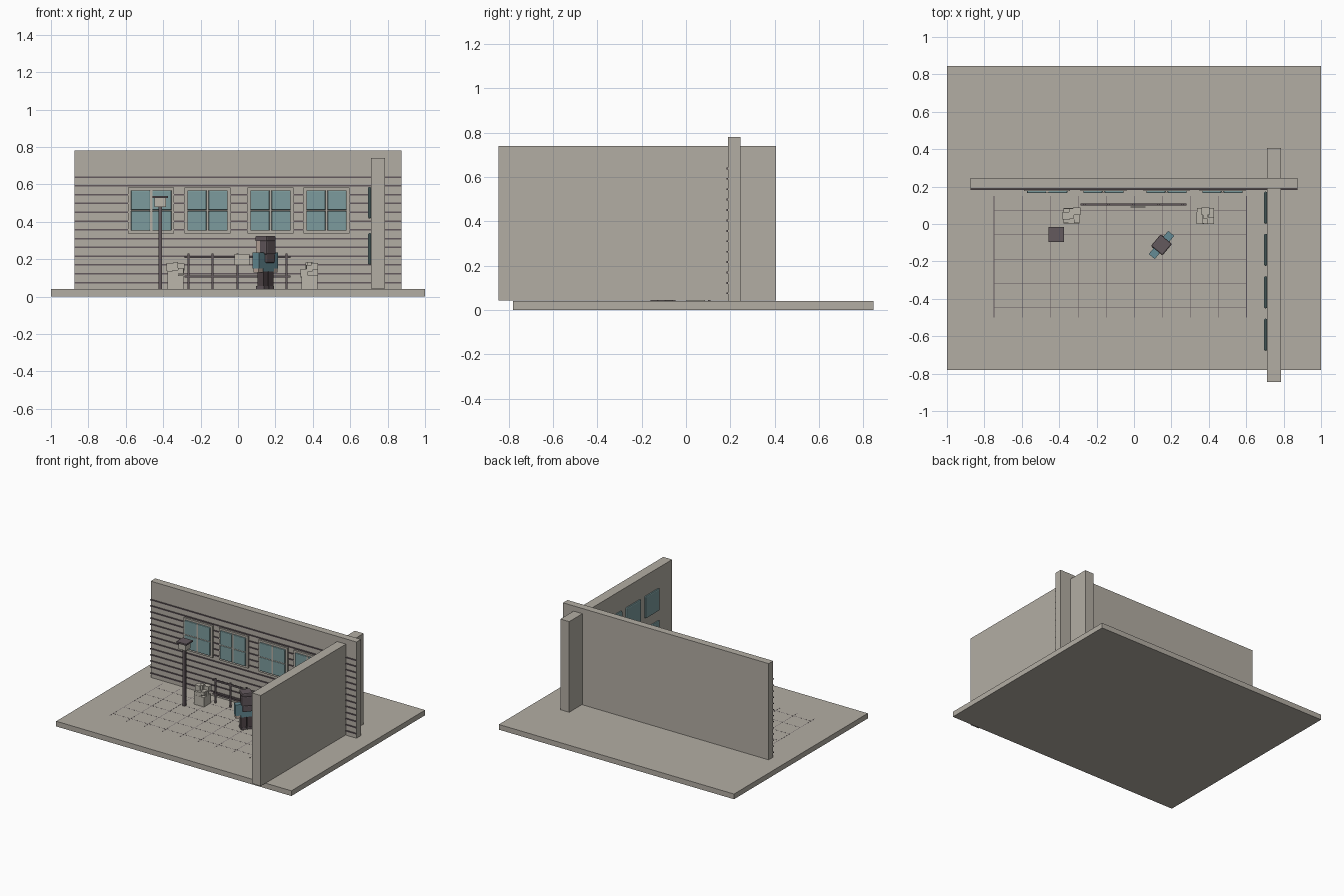
import bpy, bmesh, math, random
from mathutils import Matrix, Vector

if "Cube" in bpy.data.objects:
    bpy.data.objects.remove(bpy.data.objects["Cube"])

random.seed(4)


def material(name, rgb):
    m = bpy.data.materials.new(name)
    m.diffuse_color = (*rgb, 1)
    m.use_nodes = True
    m.node_tree.nodes["Principled BSDF"].inputs["Base Color"].default_value = m.diffuse_color
    return m


STONE = material("warm_grey", (0.45, 0.42, 0.37))
PALE = material("pale_grey", (0.50, 0.47, 0.41))
DARK = material("dark_plum_grey", (0.125, 0.10, 0.11))
GLASS = material("teal_glass", (0.20, 0.33, 0.34))
CLOTH = material("teal_cloth", (0.13, 0.26, 0.30))
HAIR = material("dark_brown", (0.08, 0.06, 0.065))
SKIN = material("skin", (0.50, 0.40, 0.34))


def boxes(name, items, mat, matrix=None, bevel=0):
    """One object made of axis-aligned boxes (x0, x1, y0, y1, z0, z1)."""
    bm = bmesh.new()
    for x0, x1, y0, y1, z0, z1 in items:
        centre = Vector(((x0 + x1) / 2, (y0 + y1) / 2, (z0 + z1) / 2))
        size = (x1 - x0, y1 - y0, z1 - z0, 1)
        bmesh.ops.create_cube(bm, size=1, matrix=Matrix.Translation(centre) @ Matrix.Diagonal(size))
    mesh = bpy.data.meshes.new(name)
    bm.to_mesh(mesh)
    bm.free()
    mesh.materials.append(mat)
    ob = bpy.data.objects.new(name, mesh)
    bpy.context.collection.objects.link(ob)
    if matrix:
        ob.matrix_world = matrix
    if bevel:
        mod = ob.modifiers.new("bevel", "BEVEL")
        mod.width, mod.segments = bevel, 2
    return ob


# Ground slab and the two crossing walls
boxes("ground_slab", [(-1, 1, -0.78, 0.845, 0, 0.04)], STONE)
boxes("back_wall", [(-0.875, 0.875, 0.19, 0.245, 0.04, 0.78)], STONE)
boxes("side_wall", [(0.71, 0.785, -0.845, 0.405, 0.043, 0.74)], STONE)

# Dark horizontal board joints on the back wall
boxes("wall_board_joints",
      [(-0.875, 0.875, 0.183, 0.191, 0.075 + i * 0.047 - 0.004, 0.075 + i * 0.047 + 0.004)
       for i in range(13)], DARK)

# Paving joints, nearly flush with the slab
lines = [(x, x + 0.003, -0.5, 0.15, 0.0385, 0.0403) for x in [-0.75 + 0.15 * i for i in range(10)]]
lines += [(-0.75, 0.6, y, y + 0.003, 0.0385, 0.0403) for y in [-0.45 + 0.13 * i for i in range(5)]]
boxes("paving_joints", lines, DARK)

# Back wall windows: frame, four bulging panes, raised rim
for n, cx in enumerate((-0.464, -0.163, 0.174, 0.473)):
    cz, r, g = 0.46, 0.123, 0.108
    boxes(f"window_frame_{n}", [
        (cx - r, cx + r, 0.176, 0.19, cz + g, cz + r), (cx - r, cx + r, 0.176, 0.19, cz - r, cz - g),
        (cx - r, cx - g, 0.176, 0.19, cz - g, cz + g), (cx + g, cx + r, 0.176, 0.19, cz - g, cz + g),
        (cx - 0.006, cx + 0.006, 0.168, 0.19, cz - g, cz + g),
        (cx - g, cx + g, 0.169, 0.19, cz - 0.003, cz + 0.003)], STONE)
    boxes(f"window_panes_{n}", [
        (cx + min(sx * 0.006, sx * g), cx + max(sx * 0.006, sx * g), 0.165, 0.19,
         cz + min(sz * 0.003, sz * g), cz + max(sz * 0.003, sz * g))
        for sx in (-1, 1) for sz in (-1, 1)], GLASS, bevel=0.005)

# Side wall windows, two rows of four
for row, z0 in enumerate((0.17, 0.417)):
    for n, cy in enumerate((0.087, -0.138, -0.365, -0.592)):
        boxes(f"side_window_{row}_{n}", [(0.695, 0.712, cy - 0.086, cy + 0.086, z0, z0 + 0.17)],
              GLASS, bevel=0.008)

# Street lamp
lx, ly = -0.415, -0.057
boxes("lamp_post", [(lx - 0.009, lx + 0.009, ly - 0.009, ly + 0.009, 0.04, 0.482)], DARK)
boxes("lamp_lantern", [(lx - 0.031, lx + 0.031, ly - 0.031, ly + 0.031, 0.48, 0.528)], PALE)
boxes("lamp_cap", [(lx - 0.042, lx + 0.042, ly - 0.04, ly + 0.04, 0.526, 0.538)], DARK)

# Railing with a small sign
boxes("railing_rails", [(-0.285, 0.28, 0.1, 0.11, z - 0.006, z + 0.006) for z in (0.107, 0.212)], DARK)
boxes("railing_posts", [(x - 0.005, x + 0.005, 0.1, 0.11, 0.04, 0.23)
                        for x in (-0.264, -0.136, -0.003, 0.13, 0.26)], DARK)
boxes("railing_sign", [(-0.02, 0.062, 0.088, 0.094, 0.17, 0.228)], PALE)

# Planters with blocky shrubs
for side, px in (("left", -0.334), ("right", 0.382)):
    boxes(f"{side}_planter", [(px - 0.043, px + 0.043, 0.002, 0.086, 0.04, 0.112)], PALE)
    shrub = []
    for i in range(9):
        h = random.uniform(0.013, 0.021)
        x = px + (i % 3 - 1) * 0.028
        y = 0.044 + (i // 3 - 1) * 0.025
        z = random.uniform(0.118, 0.168)
        shrub.append((x - h, x + h, y - h, y + h, z - h, z + h))
    shrub.append((px - 0.012, px + 0.012, 0.03, 0.058, 0.11, 0.185))
    boxes(f"{side}_shrub", shrub, PALE)

# Blocky standing figure, turned towards the wall
turn = Matrix.Translation((0.147, -0.112, 0)) @ Matrix.Rotation(math.radians(50), 4, "Z")
boxes("figure_shoes", [(s - 0.02, s + 0.02, -0.024, 0.032, 0.04, 0.056) for s in (-0.022, 0.022)], DARK, turn)
boxes("figure_legs", [(s - 0.019, s + 0.019, -0.02, 0.02, 0.056, 0.14) for s in (-0.022, 0.022)], HAIR, turn)
boxes("figure_torso", [(-0.043, 0.043, -0.023, 0.023, 0.135, 0.235)], CLOTH, turn)
boxes("figure_arms", [(s - 0.019, s + 0.019, -0.021, 0.021, 0.15, 0.235) for s in (-0.062, 0.062)], CLOTH, turn)
boxes("figure_hands", [(s - 0.017, s + 0.017, -0.019, 0.019, 0.13, 0.15) for s in (-0.062, 0.062)], SKIN, turn)
boxes("figure_head", [(-0.035, 0.035, -0.033, 0.037, 0.235, 0.305)], SKIN, turn)
boxes("figure_hair", [(-0.04, 0.04, -0.04, 0.04, 0.295, 0.325),
                      (-0.04, 0.04, -0.04, 0.008, 0.225, 0.3),
                      (-0.034, 0.034, -0.04, -0.022, 0.18, 0.23)], DARK, turn, bevel=0.007)
boxes("figure_eyes", [(s - 0.006, s + 0.006, 0.036, 0.039, 0.265, 0.277) for s in (-0.016, 0.016)], HAIR, turn)
